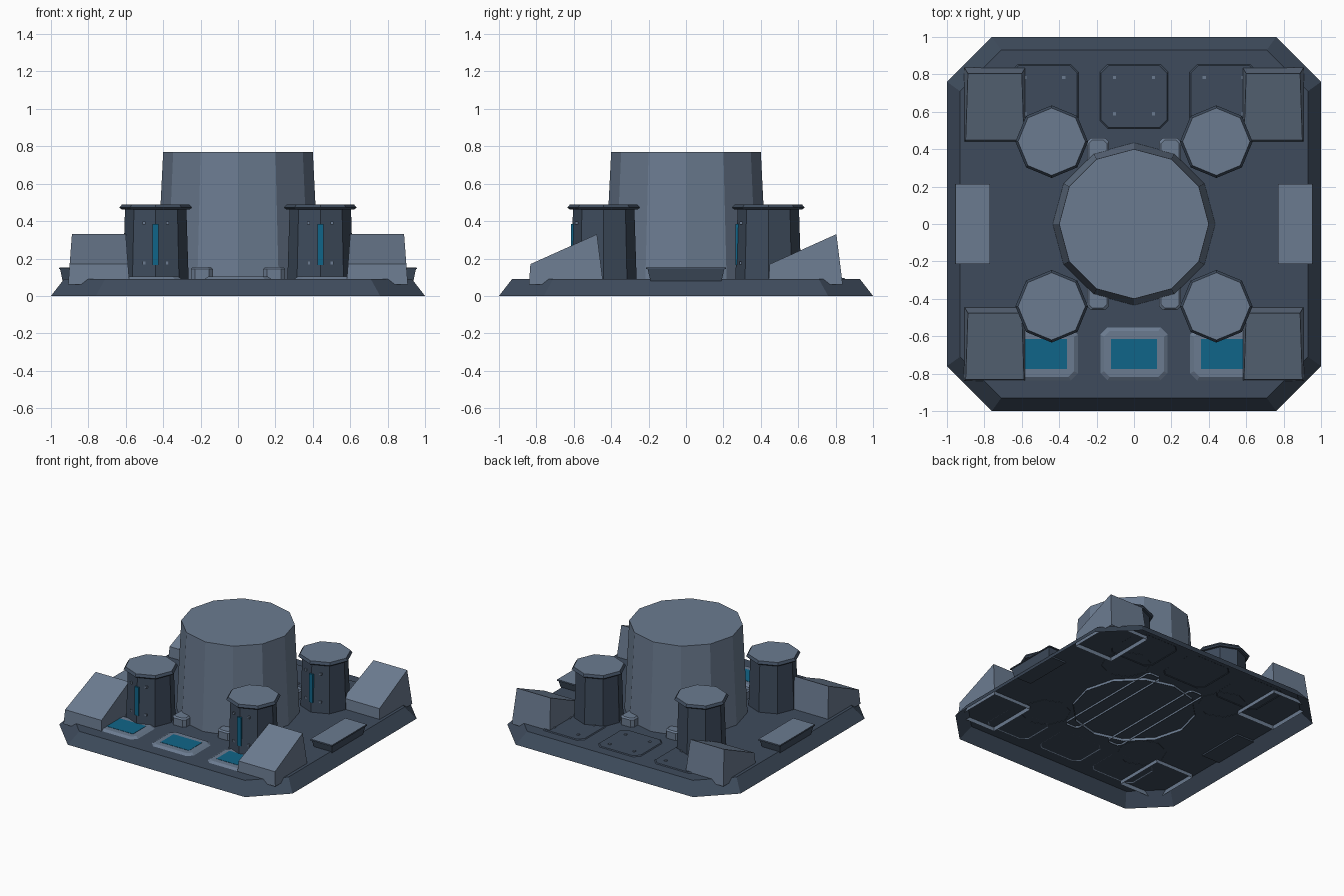
import bpy, bmesh, math

if "Cube" in bpy.data.objects:
    bpy.data.objects.remove(bpy.data.objects["Cube"])


def srgb(r, g, b):
    lin = [((c / 255 + 0.055) / 1.055) ** 2.4 for c in (r, g, b)]
    return (*lin, 1)


def material(name, rgb):
    m = bpy.data.materials.new(name)
    m.diffuse_color = srgb(*rgb)
    m.use_nodes = True
    m.node_tree.nodes["Principled BSDF"].inputs["Base Color"].default_value = m.diffuse_color
    return m


DARK = material("dark slate", (62, 75, 92))
LIGHT = material("light slate", (107, 123, 144))
BLUE = material("deep blue", (16, 101, 137))


def loft(name, rings, mats, top=True, bottom=False):
    """Join counter-clockwise rings; mats = (side material, top material)."""
    bm = bmesh.new()
    vs = [[bm.verts.new(p) for p in ring] for ring in rings]
    n = len(rings[0])
    for a, b in zip(vs, vs[1:]):
        for i in range(n):
            j = (i + 1) % n
            bm.faces.new((a[i], a[j], b[j], b[i]))
    if top:
        bm.faces.new(vs[-1]).material_index = 1
    if bottom:
        bm.faces.new(vs[0][::-1])
    me = bpy.data.meshes.new(name)
    bm.to_mesh(me)
    bm.free()
    for m in mats:
        me.materials.append(m)
    ob = bpy.data.objects.new(name, me)
    bpy.context.collection.objects.link(ob)
    return ob


def rect(x0, x1, y0, y1, z):
    return [(x0, y0, z), (x1, y0, z), (x1, y1, z), (x0, y1, z)]


def cut_rect(cx, cy, hx, hy, c, z):
    """Rectangle with chamfered corners."""
    pts = [(-hx + c, -hy), (hx - c, -hy), (hx, -hy + c), (hx, hy - c),
           (hx - c, hy), (-hx + c, hy), (-hx, hy - c), (-hx, -hy + c)]
    return [(cx + x, cy + y, z) for x, y in pts]


def ngon(cx, cy, r, n, z):
    return [(cx + r * math.cos(2 * math.pi * i / n),
             cy + r * math.sin(2 * math.pi * i / n), z) for i in range(n)]


def box(name, x, y, z, hx, hy, hz, mat):
    return loft(name, [rect(x - hx, x + hx, y - hy, y + hy, z - hz),
                       rect(x - hx, x + hx, y - hy, y + hy, z + hz)],
                (mat, mat), bottom=True)


# Base: chamfered plate, open underneath
loft("base_plate", [cut_rect(0, 0, 1, 1, 0.24, 0),
                    cut_rect(0, 0, 0.93, 0.93, 0.22, 0.09)], (DARK, DARK))

# Central drum
loft("central_drum", [ngon(0, 0, 0.435, 12, 0.07),
                      ngon(0, 0, 0.40, 12, 0.77)], (LIGHT, LIGHT))

for sx in (-1, 1):
    # Beams running under the drum
    x = sx * 0.193
    loft("floor_beam", [cut_rect(x, 0, 0.058, 0.46, 0.02, 0.075),
                        cut_rect(x, 0, 0.058, 0.46, 0.02, 0.145),
                        cut_rect(x, 0, 0.048, 0.45, 0.02, 0.155)],
         (LIGHT, LIGHT))

    # Side blocks with light lids
    x = sx * 0.863
    loft("side_block", [rect(x - 0.075, x + 0.075, -0.19, 0.19, 0.08),
                        rect(x - 0.088, x + 0.088, -0.205, 0.205, 0.143)],
         (DARK, DARK), bottom=True)
    loft("side_block_lid", [rect(x - 0.094, x + 0.094, -0.215, 0.215, 0.143),
                            rect(x - 0.092, x + 0.092, -0.213, 0.213, 0.153)],
         (DARK, LIGHT), bottom=True)

    for cy in (-0.44, 0.44):
        cx = sx * 0.44
        # Corner towers with caps, light strips and rivets
        loft("tower", [ngon(cx, cy, 0.176, 8, 0.088),
                       ngon(cx, cy, 0.164, 8, 0.47)], (DARK, DARK))
        loft("tower_cap", [ngon(cx, cy, 0.182, 8, 0.462),
                           ngon(cx, cy, 0.194, 8, 0.472),
                           ngon(cx, cy, 0.180, 8, 0.49)],
             (DARK, LIGHT), bottom=True)
        box("tower_strip", cx, cy - 0.163, 0.275, 0.016, 0.013, 0.11, BLUE)
        for dx in (-0.063, 0.063):
            for z in (0.176, 0.39):
                box("tower_rivet", cx + dx, cy - 0.145, z,
                    0.008, 0.008, 0.008, LIGHT)

        # Corner wedges, all sloping down to the front
        y0 = -0.84 if cy < 0 else 0.44
        xs = sorted((sx * 0.58, sx * 0.908))
        low = rect(xs[0], xs[1], y0, y0 + 0.398, 0.06)
        inset = ((0.008, 0.008, 0.17), (-0.008, 0.008, 0.17),
                 (-0.02, -0.034, 0.33), (0.02, -0.034, 0.33))
        high = [(p[0] + d[0], p[1] + d[1], d[2]) for p, d in zip(low, inset)]
        loft("corner_wedge", [low, high], (LIGHT, LIGHT))

for x in (-0.48, 0, 0.48):
    # Front window panels
    loft("front_panel", [cut_rect(x, -0.695, 0.186, 0.147, 0.04, 0.086),
                         cut_rect(x, -0.695, 0.160, 0.122, 0.03, 0.103)],
         (LIGHT, LIGHT))
    box("front_panel_window", x, -0.695, 0.103, 0.122, 0.08, 0.002, BLUE)

    # Rear hatch panels with rivets
    loft("rear_panel", [cut_rect(x, 0.682, 0.186, 0.175, 0.04, 0.086),
                        cut_rect(x, 0.682, 0.176, 0.165, 0.04, 0.096)],
         (DARK, DARK))
    for dx in (-0.104, 0.104):
        for y in (0.59, 0.783):
            box("rear_rivet", x + dx, y, 0.097, 0.009, 0.009, 0.005, LIGHT)
